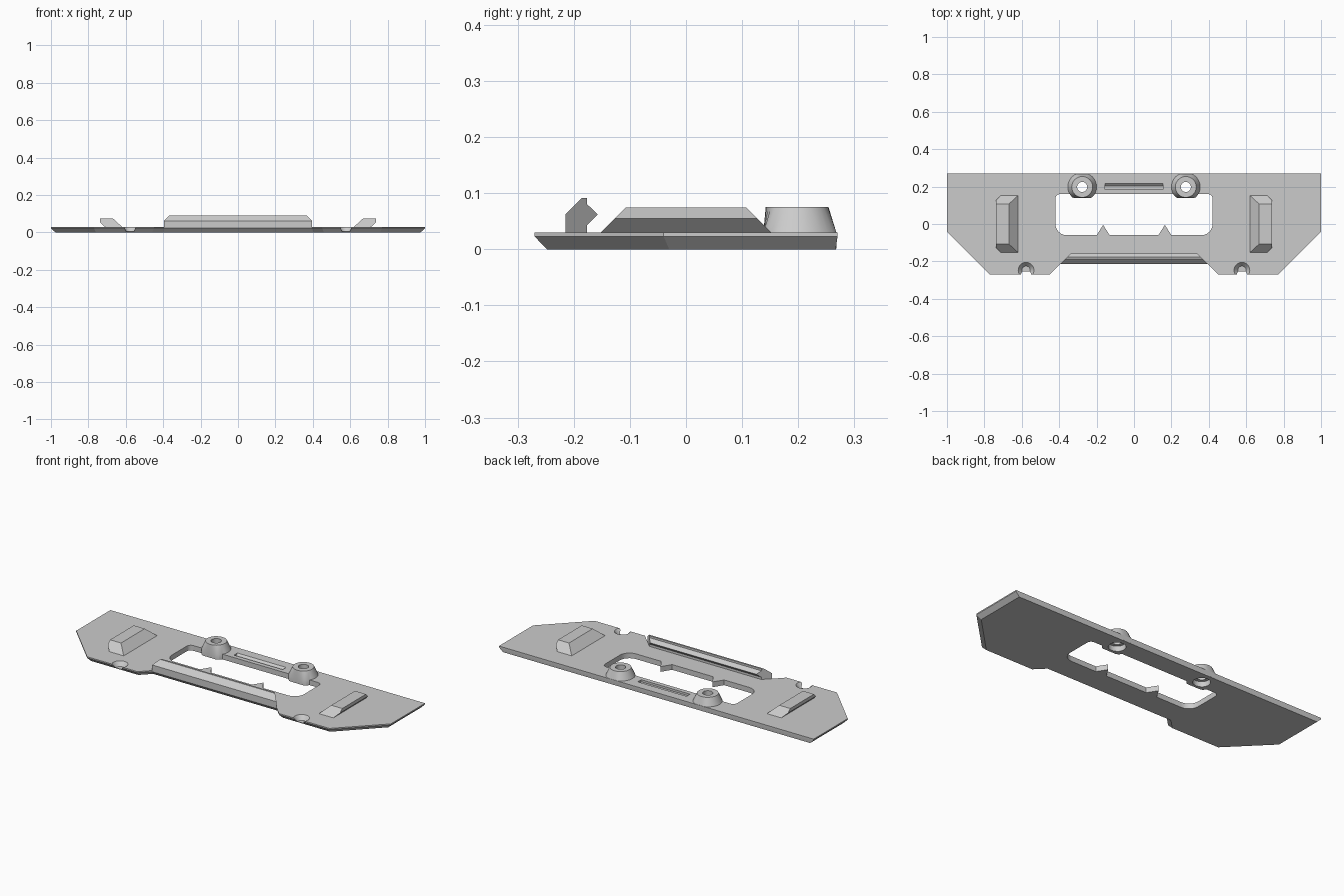
import bpy, bmesh
from math import cos, sin, pi, radians

if "Cube" in bpy.data.objects:
    bpy.data.objects.remove(bpy.data.objects["Cube"])

grey = bpy.data.materials.new("plain grey")
grey.use_nodes = True
GREY = (0.6, 0.6, 0.6, 1)
grey.diffuse_color = GREY
grey.node_tree.nodes["Principled BSDF"].inputs["Base Color"].default_value = GREY


def loft(name, rings):
    """Solid through matching rings of points, capped at both ends."""
    bm = bmesh.new()
    loops = [[bm.verts.new(p) for p in ring] for ring in rings]
    n = len(loops[0])
    for a, b in zip(loops, loops[1:]):
        for i in range(n):
            j = (i + 1) % n
            bm.faces.new((a[i], a[j], b[j], b[i]))
    bm.faces.new(loops[0])
    bm.faces.new(loops[-1])
    bmesh.ops.recalc_face_normals(bm, faces=bm.faces)
    mesh = bpy.data.meshes.new(name)
    bm.to_mesh(mesh)
    bm.free()
    mesh.materials.append(grey)
    obj = bpy.data.objects.new(name, mesh)
    bpy.context.collection.objects.link(obj)
    return obj


def flat(points, z):
    return [(x, y, z) for x, y in points]


def mirrored(half):
    """Close a right-hand outline with its mirror image."""
    return half + [(-x, y) for x, y in reversed(half)]


def circle(x, y, r, z, n=32, low=-9, high=9):
    """Ring flattened where it passes the low and high limits in y."""
    return [(x + r * cos(2 * pi * i / n),
             min(max(y + r * sin(2 * pi * i / n), low), high), z) for i in range(n)]


def combine(target, tool, operation):
    mod = target.modifiers.new("combine", 'BOOLEAN')
    mod.object, mod.operation, mod.solver = tool, operation, 'EXACT'
    bpy.context.view_layer.objects.active = target
    bpy.ops.object.modifier_apply(modifier=mod.name)
    bpy.data.objects.remove(tool)


# Plate, chamfered underneath along the front and sides
upper = mirrored([(1, 0.27), (1, -0.04), (0.77, -0.27), (0.45, -0.27), (0.395, -0.215)])
lower = mirrored([(0.976, 0.267), (0.976, -0.03), (0.76, -0.248),
                  (0.459, -0.248), (0.404, -0.193)])
plate = loft("plate", [flat(lower, 0), flat(upper, 0.023), flat(upper, 0.03)])


# Central window with rounded corners and two pointed teeth
def corner(x, y, r, start):
    return [(x + r * cos(radians(start - 15 * i)), y + r * sin(radians(start - 15 * i)))
            for i in range(7)]


window = mirrored(corner(0.395, 0.135, 0.025, 90) + corner(0.36, 0, 0.06, 0)
                  + [(0.2, -0.06), (0.165, -0.005), (0.13, -0.06)])
combine(plate, loft("window_cutter", [flat(window, -0.1), flat(window, 0.1)]), 'DIFFERENCE')

# Shallow slot with a sloping back wall
slot = [(0.185, 0.04), (0.185, 0.018), (0.203, 0.018), (0.228, 0.04)]
combine(plate, loft("slot_cutter", [[(x, y, z) for y, z in slot] for x in (-0.155, 0.155)]),
        'DIFFERENCE')

for side in (-1, 1):
    # Tapered screw boss, bored through and widened underneath
    bx, by = side * 0.277, 0.198
    combine(plate, loft("boss", [circle(bx, by, r, z, low=0.138, high=0.268) for r, z in
                                 ((0.077, 0.001), (0.077, 0.03), (0.056, 0.075))]), 'UNION')
    combine(plate, loft("bore_cutter", [circle(bx, by, 0.027, z) for z in (-0.1, 0.1)]),
            'DIFFERENCE')
    combine(plate, loft("recess_cutter", [circle(bx, by, 0.045, z) for z in (-0.1, 0.03)]),
            'DIFFERENCE')

    # Conical notch in the front edge
    combine(plate, loft("notch_cutter", [circle(side * 0.577, -0.247, r, z) for r, z in
                                         ((0.022, 0.006), (0.042, 0.03), (0.05, 0.04))]),
            'DIFFERENCE')

    # Hooked side block with sloping ends
    hook = [(0.71, 0.028), (0.738, 0.055), (0.738, 0.074), (0.668, 0.074), (0.618, 0.028)]
    loft("left_block" if side > 0 else "right_block",
         [[(side * x, end * (0.152 - (z - 0.03)), z) for x, z in hook] for end in (-1, 1)])

# Front rail with a ribbed back and mitred ends
rail = [(-0.215, 0.028), (-0.215, 0.062), (-0.186, 0.091), (-0.176, 0.091), (-0.176, 0.08),
        (-0.157, 0.062), (-0.176, 0.043), (-0.176, 0.028)]
loft("front_rail", [[(end * (0.18 - y), y, z) for y, z in rail] for end in (-1, 1)])

# Smooth only the round surfaces
bpy.ops.object.select_all(action='DESELECT')
plate.select_set(True)
bpy.context.view_layer.objects.active = plate
bpy.ops.object.shade_smooth_by_angle(angle=radians(25))
